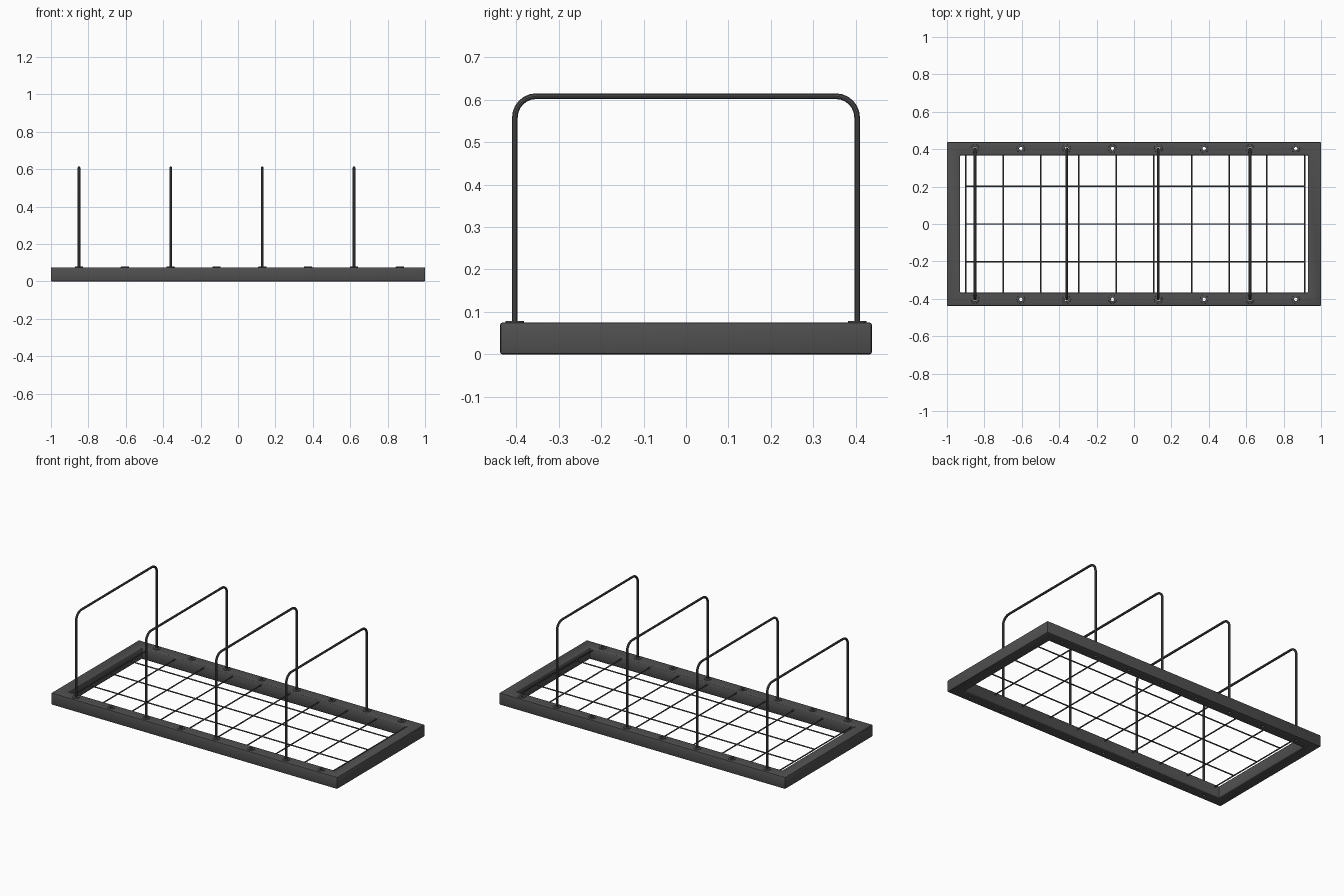
import bpy, bmesh, math
from mathutils import Vector

cube = bpy.data.objects.get("Cube")
if cube:
    bpy.data.objects.remove(cube, do_unlink=True)

# One dark metal finish for every part
metal = bpy.data.materials.new("dark grey metal")
metal.use_nodes = True
GREY = (0.08, 0.08, 0.08, 1)
metal.diffuse_color = GREY
metal.node_tree.nodes["Principled BSDF"].inputs["Base Color"].default_value = GREY

FRAME_H = 0.075
RAIL_Y = 0.403
PITCH = 0.245
SOCKETS = [-0.85 + PITCH * i for i in range(8)]


def add_mesh(name, bm):
    bmesh.ops.recalc_face_normals(bm, faces=bm.faces[:])
    mesh = bpy.data.meshes.new(name)
    bm.to_mesh(mesh)
    bm.free()
    obj = bpy.data.objects.new(name, mesh)
    bpy.context.collection.objects.link(obj)
    mesh.materials.append(metal)
    return obj


def activate(obj):
    bpy.ops.object.select_all(action='DESELECT')
    obj.select_set(True)
    bpy.context.view_layer.objects.active = obj


def smooth(obj):
    activate(obj)
    bpy.ops.object.shade_smooth_by_angle(angle=math.radians(35))


def bevel(obj, width, segments=2):
    mod = obj.modifiers.new("rounded edges", 'BEVEL')
    mod.width = width
    mod.segments = segments
    mod.limit_method = 'ANGLE'
    activate(obj)
    bpy.ops.object.modifier_apply(modifier=mod.name)


def discs(name, radius, low, high):
    """A disc at every socket on both long rails."""
    bm = bmesh.new()
    for x in SOCKETS:
        for y in (-RAIL_Y, RAIL_Y):
            new = bmesh.ops.create_cone(bm, cap_ends=True, segments=24, radius1=radius,
                                        radius2=radius, depth=high - low)["verts"]
            bmesh.ops.translate(bm, verts=new, vec=(x, y, (low + high) / 2))
    return add_mesh(name, bm)


def tube(name, paths, radius, sides):
    """Round bars swept along paths, as one mesh object."""
    curve = bpy.data.curves.new(name, 'CURVE')
    curve.dimensions = '3D'
    curve.bevel_depth = radius
    curve.bevel_resolution = sides
    curve.use_fill_caps = True
    for path in paths:
        spline = curve.splines.new('POLY')
        spline.points.add(len(path) - 1)
        for point, co in zip(spline.points, path):
            point.co = (*co, 1)
    obj = bpy.data.objects.new(name, curve)
    bpy.context.collection.objects.link(obj)
    curve.materials.append(metal)
    activate(obj)
    bpy.ops.object.convert(target='MESH')
    obj = bpy.context.view_layer.objects.active
    smooth(obj)
    return obj


# Rectangular base frame with an open middle
bm = bmesh.new()
loops = []
for hx, hy, z in ((1, 0.4375, 0), (1, 0.4375, FRAME_H),
                  (0.93, 0.367, FRAME_H), (0.93, 0.367, 0)):
    loops.append([bm.verts.new((sx * hx, sy * hy, z))
                  for sx, sy in ((-1, -1), (1, -1), (1, 1), (-1, 1))])
for i in range(4):
    a, b = loops[i], loops[(i + 1) % 4]
    for j in range(4):
        k = (j + 1) % 4
        bm.faces.new((a[j], a[k], b[k], b[j]))
frame = add_mesh("base_frame", bm)
bevel(frame, 0.005)

# Socket collars, then holes drilled through collars and rails
collars = discs("socket_collars", 0.022, FRAME_H - 0.01, FRAME_H + 0.004)
bevel(collars, 0.002)
drill = discs("hole_cutter", 0.009, -0.05, FRAME_H + 0.05)
drill.hide_render = True
for obj in (frame, collars):
    mod = obj.modifiers.new("holes", 'BOOLEAN')
    mod.operation = 'DIFFERENCE'
    mod.solver = 'EXACT'
    mod.object = drill
    activate(obj)
    bpy.ops.object.modifier_apply(modifier=mod.name)
    smooth(obj)
bpy.data.objects.remove(drill, do_unlink=True)

# Wire grid just below the top of the frame
WIRE_Z = 0.059
STEP = 0.2013
first, last = -0.9, -0.9 + 9 * STEP
wires = [[(first + STEP * i, -0.375, WIRE_Z), (first + STEP * i, 0.375, WIRE_Z)]
         for i in range(10)]
wires += [[(first, y, WIRE_Z), (last, y, WIRE_Z)] for y in (-STEP, 0, STEP)]
tube("wire_grid", wires, 0.004, 2)

# Divider hoops in every other socket
TOP, BEND = 0.608, 0.05
for n, x in enumerate(SOCKETS[::2]):
    path = [(x, -RAIL_Y, 0.01)]
    for side, start in ((-1, math.pi), (1, math.pi / 2)):
        for i in range(7):
            a = start - i * math.pi / 12
            path.append((x, side * (RAIL_Y - BEND) + BEND * math.cos(a),
                         TOP - BEND + BEND * math.sin(a)))
    path.append((x, RAIL_Y, 0.01))
    tube(f"divider_hoop_{n + 1}", [path], 0.007, 3)
